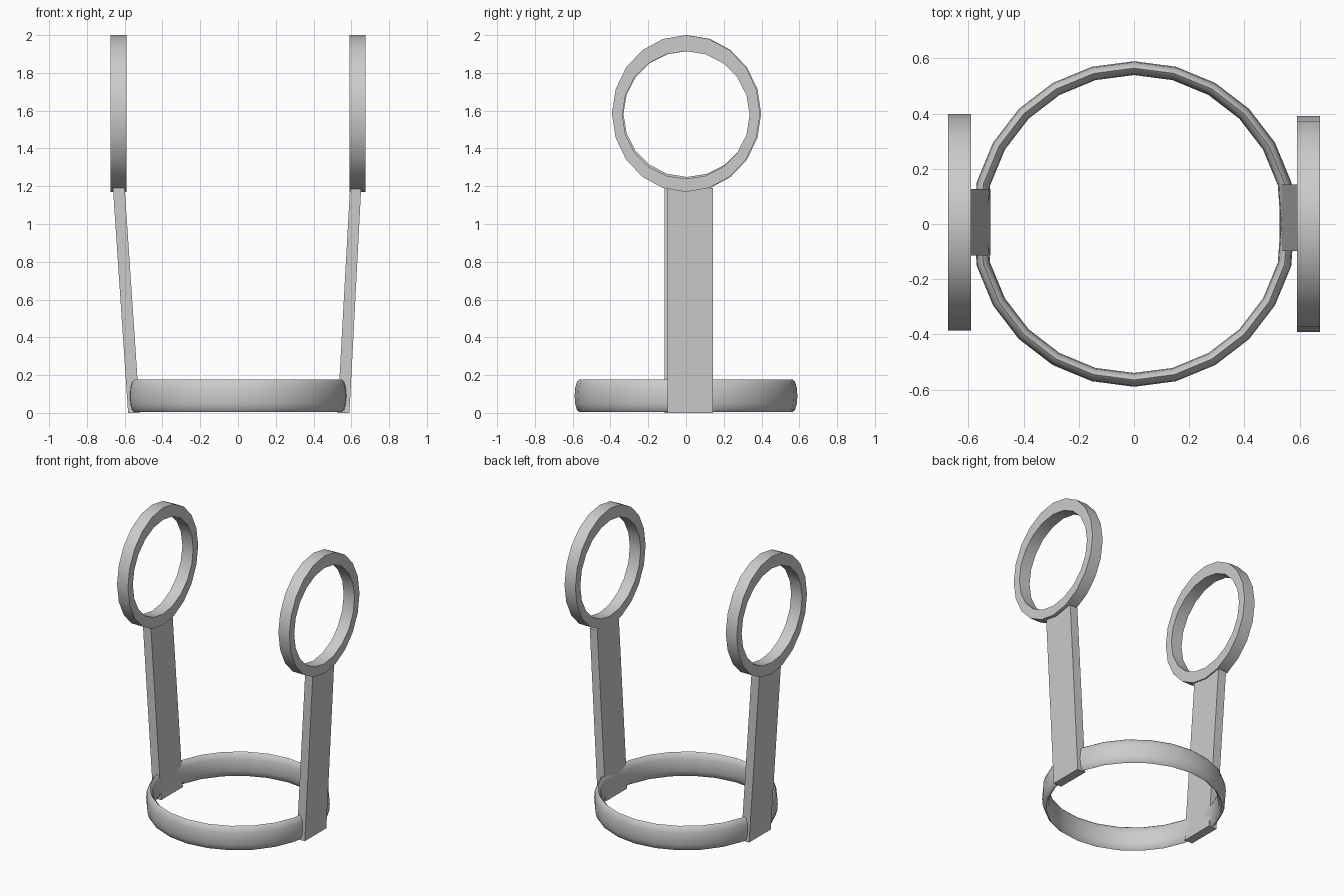
import bpy, bmesh
from math import sin, cos, pi, radians

cube = bpy.data.objects.get("Cube")
if cube:
    bpy.data.objects.remove(cube, do_unlink=True)

grey = bpy.data.materials.new("plain grey")
grey.use_nodes = True
colour = (0.6, 0.6, 0.6, 1)
grey.diffuse_color = colour
grey.node_tree.nodes["Principled BSDF"].inputs["Base Color"].default_value = colour


def make_object(name, bm, smooth_angle=None):
    bmesh.ops.recalc_face_normals(bm, faces=bm.faces)
    mesh = bpy.data.meshes.new(name)
    bm.to_mesh(mesh)
    bm.free()
    mesh.materials.append(grey)
    obj = bpy.data.objects.new(name, mesh)
    bpy.context.collection.objects.link(obj)
    if smooth_angle:
        bpy.ops.object.select_all(action='DESELECT')
        obj.select_set(True)
        bpy.context.view_layer.objects.active = obj
        bpy.ops.object.shade_smooth_by_angle(angle=radians(smooth_angle))
    return obj


def sweep(name, segments, sides, point, smooth_angle):
    """Closed loop of cross-sections; point(angle, i, j) places each vertex."""
    bm = bmesh.new()
    rows = [[bm.verts.new(point(2 * pi * i / segments, i, j)) for j in range(sides)]
            for i in range(segments)]
    for i in range(segments):
        a, b = rows[i], rows[(i + 1) % segments]
        for j in range(sides):
            k = (j + 1) % sides
            bm.faces.new((a[j], b[j], b[k], a[k]))
    return make_object(name, bm, smooth_angle)


# Base band: tall oval section, tucked in slightly where it enters the arms
def base_point(a, i, j):
    t = 2 * pi * j / 12
    r = 0.565 + 0.025 * cos(t) - (0.009 if i in (0, 12) else 0)
    return r * cos(a), r * sin(a), 0.09 + 0.086 * sin(t)


sweep("base_band", 24, 12, base_point, 40)


# Upper hoops: slightly tall ovals with a rectangular section
def hoop(name, x0, x1, y, hole_z, hole_h):
    def point(a, i, j):
        x = (x0, x1, x1, x0)[j]
        if j < 2:
            return x, y + 0.392 * sin(a), 1.585 + 0.415 * cos(a)
        return x, y + 0.337 * sin(a), hole_z + hole_h * cos(a)
    sweep(name, 20, 4, point, 30)


hoop("left_hoop", 0.59, 0.675, 0.0, 1.577, 0.338)
hoop("right_hoop", -0.675, -0.59, 0.006, 1.582, 0.333)


# Flat arms leaning outward from the band to the hoops
def arm(name, bottom, top, y0, y1):
    bm = bmesh.new()
    bmesh.ops.create_cube(bm, size=1)
    for v in bm.verts:
        xs, z = (top, 1.19) if v.co.z > 0 else (bottom, 0.0)
        v.co = (xs[v.co.x > 0], y1 if v.co.y > 0 else y0, z)
    make_object(name, bm)


arm("left_arm", (0.527, 0.59), (0.593, 0.652), -0.097, 0.143)
arm("right_arm", (-0.582, -0.52), (-0.662, -0.6), -0.115, 0.127)
